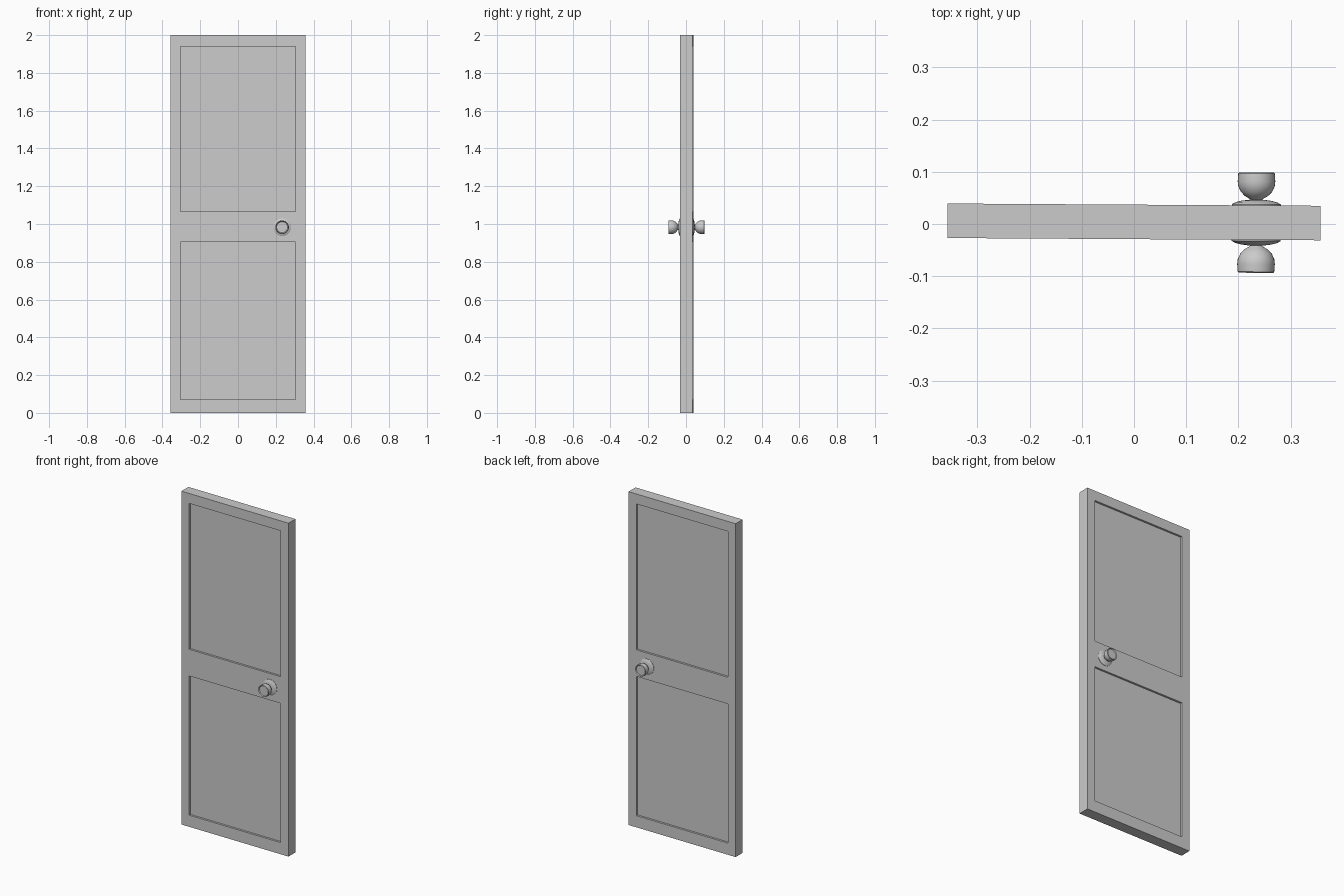
import bpy, bmesh, math
from mathutils import Matrix, Vector

cube = bpy.data.objects.get("Cube")
if cube:
    bpy.data.objects.remove(cube, do_unlink=True)

# One plain grey for the whole door
grey = bpy.data.materials.new("light_grey")
grey.use_nodes = True
colour = (0.6, 0.6, 0.6, 1)
grey.diffuse_color = colour
grey.node_tree.nodes["Principled BSDF"].inputs["Base Color"].default_value = colour

TILT = Matrix.Rotation(math.radians(-0.35), 4, 'Z')
HALF_W, HALF_T, HEIGHT, RECESS = 0.357, 0.033, 2.0, 0.012
MID_Y = 0.004


def finish(bm, name):
    bmesh.ops.recalc_face_normals(bm, faces=bm.faces)
    mesh = bpy.data.meshes.new(name)
    bm.to_mesh(mesh)
    bm.free()
    mesh.materials.append(grey)
    obj = bpy.data.objects.new(name, mesh)
    bpy.context.collection.objects.link(obj)
    return obj


# Door slab: a box cut along the panel borders, panels inset on both sides
bm = bmesh.new()
bmesh.ops.create_cube(bm, size=1, matrix=Matrix.Translation((0, 0, HEIGHT / 2))
                      @ Matrix.Diagonal((2 * HALF_W, 2 * HALF_T, HEIGHT, 1)))
cuts = [(Vector((x, 0, 0)), Vector((1, 0, 0))) for x in (-0.305, 0.305)]
cuts += [(Vector((0, 0, z)), Vector((0, 0, 1))) for z in (0.07, 0.905, 1.065, 1.94)]
for point, normal in cuts:
    bmesh.ops.bisect_plane(bm, geom=bm.verts[:] + bm.edges[:] + bm.faces[:],
                           plane_co=point, plane_no=normal)
bm.normal_update()
panels = []
for f in bm.faces:
    c = f.calc_center_median()
    if abs(f.normal.y) > 0.9 and abs(c.x) < 0.3 and (0.07 < c.z < 0.9 or 1.07 < c.z < 1.93):
        panels.append(f)
for f in panels:
    inward = -f.normal.copy() * RECESS
    new = bmesh.ops.extrude_discrete_faces(bm, faces=[f])["faces"][0]
    bmesh.ops.translate(bm, verts=new.verts, vec=inward)
slab = finish(bm, "door_slab")
slab.matrix_world = Matrix.Translation((0, MID_Y, 0)) @ TILT


def lathe(name, profile, place):
    """Spin (radius, distance) points around the local z axis."""
    bm = bmesh.new()
    verts = [bm.verts.new((r, 0, d)) for r, d in profile]
    edges = [bm.edges.new(pair) for pair in zip(verts, verts[1:])]
    bmesh.ops.spin(bm, geom=verts + edges, axis=(0, 0, 1), cent=(0, 0, 0),
                   angle=2 * math.pi, steps=32)
    bmesh.ops.remove_doubles(bm, verts=bm.verts, dist=0.0001)
    obj = finish(bm, name)
    obj.matrix_world = place
    bpy.ops.object.select_all(action='DESELECT')
    obj.select_set(True)
    bpy.context.view_layer.objects.active = obj
    bpy.ops.object.shade_smooth_by_angle(angle=math.radians(40))


# Flared knob with a dished end, and a domed backing plate
knob = [(0, 0.008), (0.009, 0.009), (0.012, 0.012), (0.022, 0.018), (0.03, 0.026),
        (0.035, 0.037), (0.036, 0.046), (0.035, 0.061), (0.033, 0.063),
        (0.031, 0.06), (0.029, 0.058), (0, 0.058)]
plate = [(0.047, -0.002), (0.047, 0.002), (0.04, 0.006), (0.028, 0.009),
         (0.012, 0.011), (0, 0.011)]
for side, sign in (("front", 1), ("back", -1)):
    outward = Matrix.Rotation(sign * math.pi / 2, 4, 'X')
    place = (Matrix.Translation((0, MID_Y, 0)) @ TILT
             @ Matrix.Translation((0.234, -sign * HALF_T, 0.983)) @ outward)
    lathe(side + "_knob", knob, place)
    lathe(side + "_knob_plate", plate, place)
